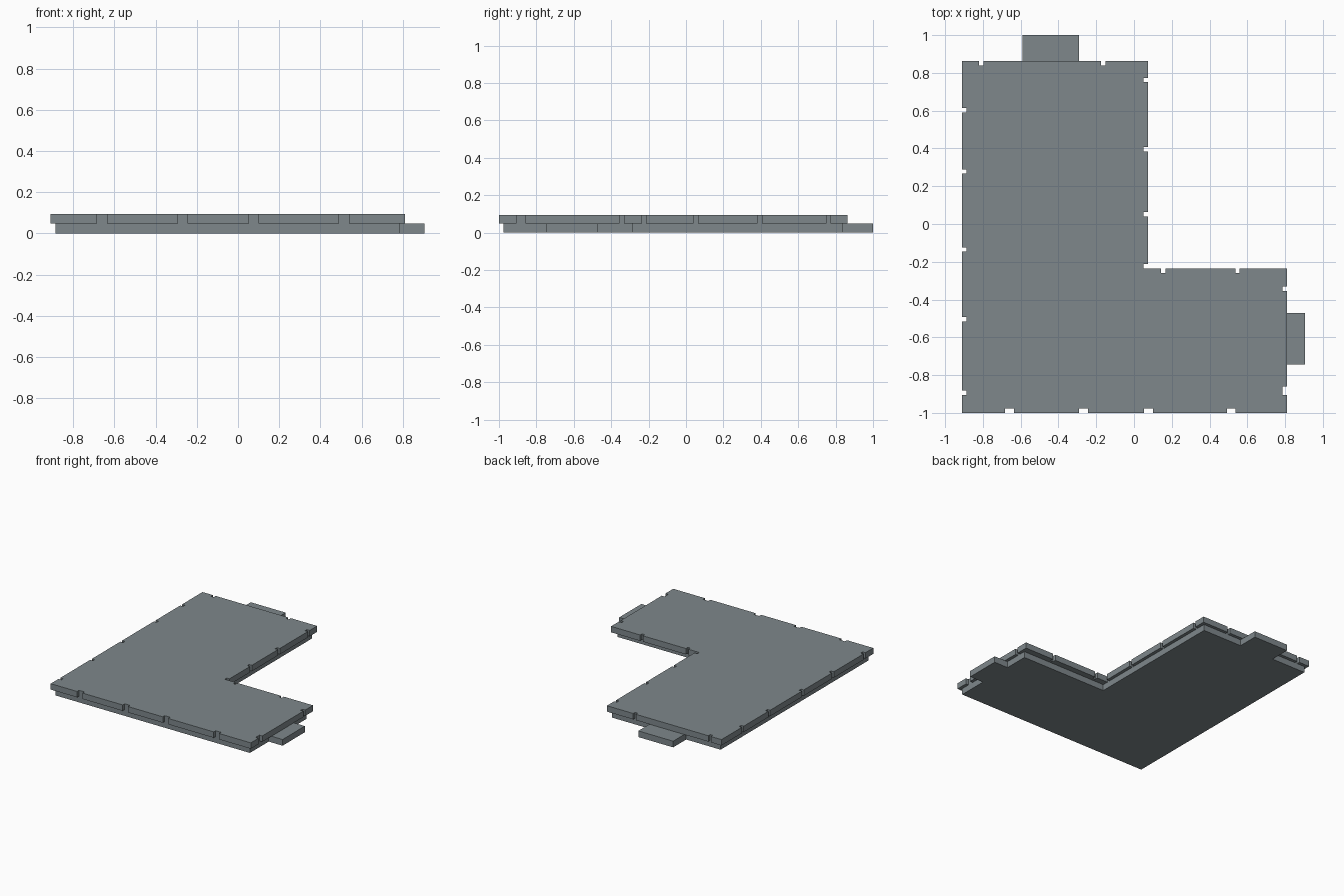
import bpy, bmesh
from mathutils import Vector

if "Cube" in bpy.data.objects:
    bpy.data.objects.remove(bpy.data.objects["Cube"])

grey = bpy.data.materials.new("slate grey")
grey.diffuse_color = (0.21, 0.245, 0.26, 1)
grey.use_nodes = True
grey.node_tree.nodes["Principled BSDF"].inputs["Base Color"].default_value = grey.diffuse_color

def prism(name, pts, z0, z1):
    """Extrude a counter-clockwise outline between two heights."""
    bm = bmesh.new()
    f = bm.faces.new([bm.verts.new((x, y, z0)) for x, y in pts])
    top = bmesh.ops.extrude_face_region(bm, geom=[f])
    vs = [v for v in top["geom"] if isinstance(v, bmesh.types.BMVert)]
    bmesh.ops.translate(bm, verts=vs, vec=(0, 0, z1 - z0))
    bmesh.ops.recalc_face_normals(bm, faces=bm.faces)
    me = bpy.data.meshes.new(name)
    bm.to_mesh(me)
    bm.free()
    me.materials.append(grey)
    ob = bpy.data.objects.new(name, me)
    bpy.context.collection.objects.link(ob)
    return ob

def notched(corners, notches, depth):
    """Cut small rectangular notches into each edge; (position, width) along its axis."""
    out = []
    for i, c in enumerate(corners):
        a, b = Vector(c), Vector(corners[(i + 1) % len(corners)])
        d = (b - a).normalized()
        inward = Vector((-d.y, d.x)) * depth
        axis = 0 if abs(d.x) > 0.5 else 1
        out.append(a)
        for pos, w in sorted(notches[i], key=lambda n: n[0] * d[axis]):
            mid = a + d * ((pos - a[axis]) * d[axis])
            p, q = mid - d * w / 2, mid + d * w / 2
            out += [p, p + inward, q + inward, q]
    clean = []
    for p in out:
        if not clean or (p - clean[-1]).length > 1e-4:
            clean.append(p)
    return [tuple(p) for p in clean]

# upper slab: L outline, wide notches in front, narrow ones elsewhere
corners = [(-0.91, -1), (0.81, -1), (0.81, -0.236), (0.075, -0.236), (0.075, 0.864), (-0.91, 0.864)]
n = 0.023
notches = [
    [(x, 0.047) for x in (-0.66, -0.268, 0.077, 0.515)],
    [(-0.882, 0.046), (-0.343, n)],
    [(0.155, n), (0.548, n)],
    [(-0.2245, n), (0.052, n), (0.395, n), (0.762, n)],
    [(-0.808, n), (-0.162, n)],
    [(y, n) for y in (0.602, 0.278, -0.135, -0.505, -0.893)],
]
prism("upper_slab", notched(corners, notches, 0.024), 0.048, 0.094)

# lower slab: inset L outline with a joining tab on the right and the back
prism("lower_slab", [
    (-0.886, -0.976), (0.786, -0.976),
    (0.786, -0.745), (0.905, -0.745), (0.905, -0.472), (0.786, -0.472),
    (0.786, -0.283), (0.05, -0.283), (0.05, 0.84),
    (-0.29, 0.84), (-0.29, 1.0), (-0.59, 1.0), (-0.59, 0.84),
    (-0.886, 0.84)], 0, 0.048)
